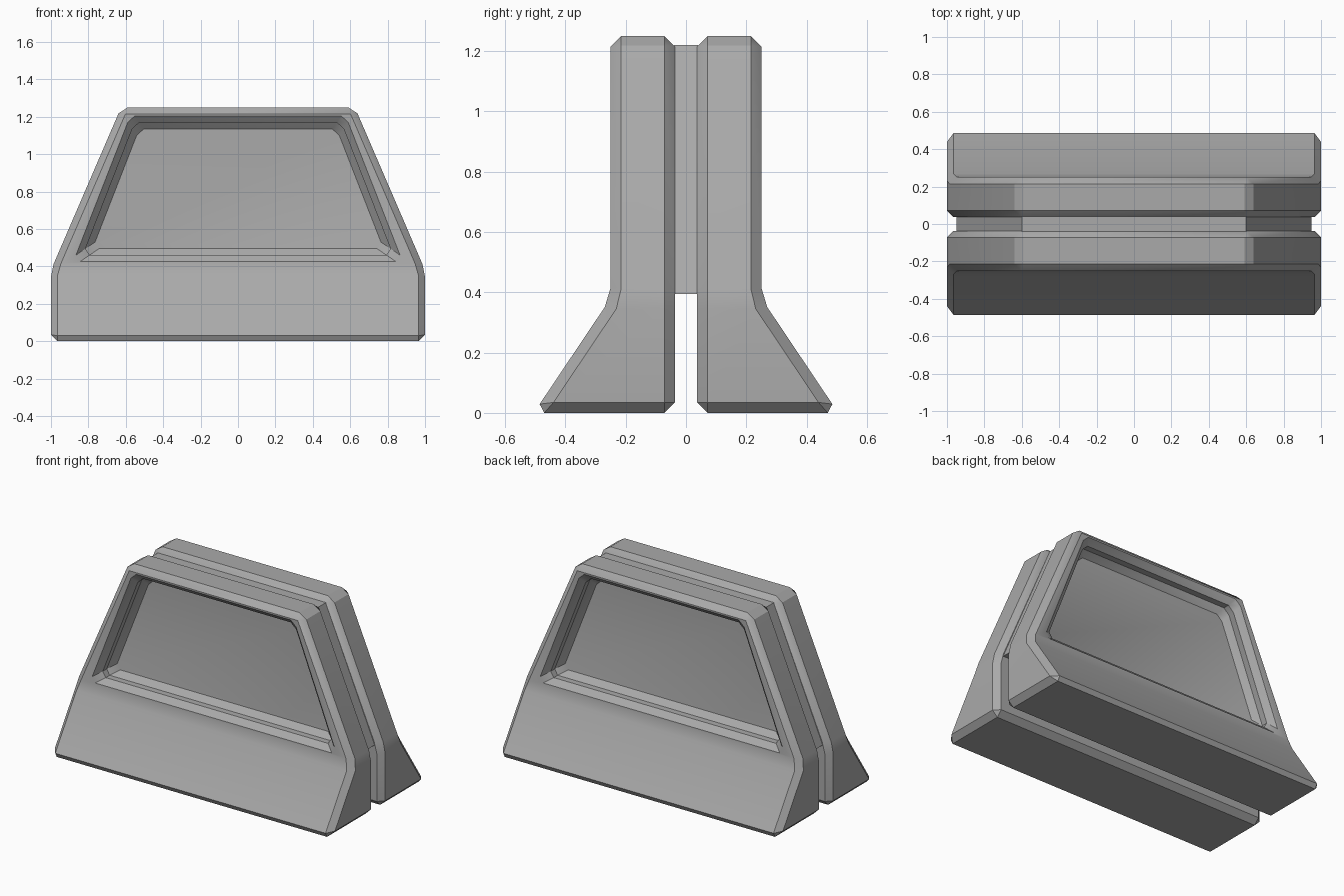
import bpy
import bmesh
from math import pi

if "Cube" in bpy.data.objects:
    bpy.data.objects.remove(bpy.data.objects["Cube"], do_unlink=True)

# Plain grey for every part
grey = bpy.data.materials.new("concrete_grey")
grey.use_nodes = True
colour = (0.4, 0.4, 0.4, 1)
grey.diffuse_color = colour
grey.node_tree.nodes["Principled BSDF"].inputs["Base Color"].default_value = colour


def loft(name, rings, bevel=0):
    """Closed solid through a list of point rings, optionally chamfered."""
    bm = bmesh.new()
    loops = [[bm.verts.new(p) for p in ring] for ring in rings]
    n = len(loops[0])
    for a, b in zip(loops, loops[1:]):
        for i in range(n):
            j = (i + 1) % n
            bm.faces.new((a[i], a[j], b[j], b[i]))
    bm.faces.new(loops[0])
    bm.faces.new(loops[-1])
    bmesh.ops.recalc_face_normals(bm, faces=bm.faces)
    if bevel:
        bmesh.ops.bevel(bm, geom=bm.edges[:], offset=bevel, segments=1,
                        profile=0.5, affect='EDGES', clamp_overlap=True)
    mesh = bpy.data.meshes.new(name)
    bm.to_mesh(mesh)
    bm.free()
    mesh.materials.append(grey)
    obj = bpy.data.objects.new(name, mesh)
    bpy.context.collection.objects.link(obj)
    return obj


def slab_ring(x, front, z, back=-0.037):
    return [(-x, front, z), (x, front, z), (x, back, z), (-x, back, z)]


def window_ring(inset, y):
    """Trapezoid with clipped corners, shrunk by inset, at depth y."""
    low, high = 0.425 + inset, 1.205 - inset
    cut = 0.035

    def half(z):
        return 0.88 - (z - 0.425) * 0.39 - inset * 1.07
    right = [(half(low) - cut, low), (half(low + cut), low + cut),
             (half(high - cut), high - cut), (half(high) - cut * 0.7, high)]
    outline = right + [(-x, z) for x, z in reversed(right)]
    return [(x, y, z) for x, z in outline]


# Front half: flared foot under a tapering upright, all edges chamfered
front_half = loft("front_half", [slab_ring(1, -0.505, 0),
                                 slab_ring(1, -0.25, 0.38),
                                 slab_ring(0.625, -0.25, 1.25)], 0.035)

# Recessed panel with a chamfered rim and a chamfered floor edge
cutter = loft("panel_cutter", [window_ring(0, -0.3), window_ring(0, -0.25),
                               window_ring(0.035, -0.215),
                               window_ring(0.035, -0.175),
                               window_ring(0.07, -0.14)])
cutter.hide_render = True
cut = front_half.modifiers.new("panel_recess", 'BOOLEAN')
cut.operation = 'DIFFERENCE'
cut.solver = 'EXACT'
cut.object = cutter
depsgraph = bpy.context.evaluated_depsgraph_get()
front_half.data = bpy.data.meshes.new_from_object(
    front_half.evaluated_get(depsgraph))
front_half.modifiers.clear()
bpy.data.objects.remove(cutter, do_unlink=True)

# Softened crease above the foot, crisp chamfers elsewhere
bpy.ops.object.select_all(action='DESELECT')
front_half.select_set(True)
bpy.context.view_layer.objects.active = front_half
bpy.ops.object.shade_smooth_by_angle(angle=pi / 6)

# Back half: the same solid turned round
back_half = bpy.data.objects.new("back_half", front_half.data.copy())
back_half.rotation_euler.z = pi
bpy.context.collection.objects.link(back_half)

# Core slab joining the halves, leaving the foot gap open
loft("core_slab", [slab_ring(0.95, -0.04, 0.395, 0.04),
                   slab_ring(0.6, -0.04, 1.22, 0.04)])
